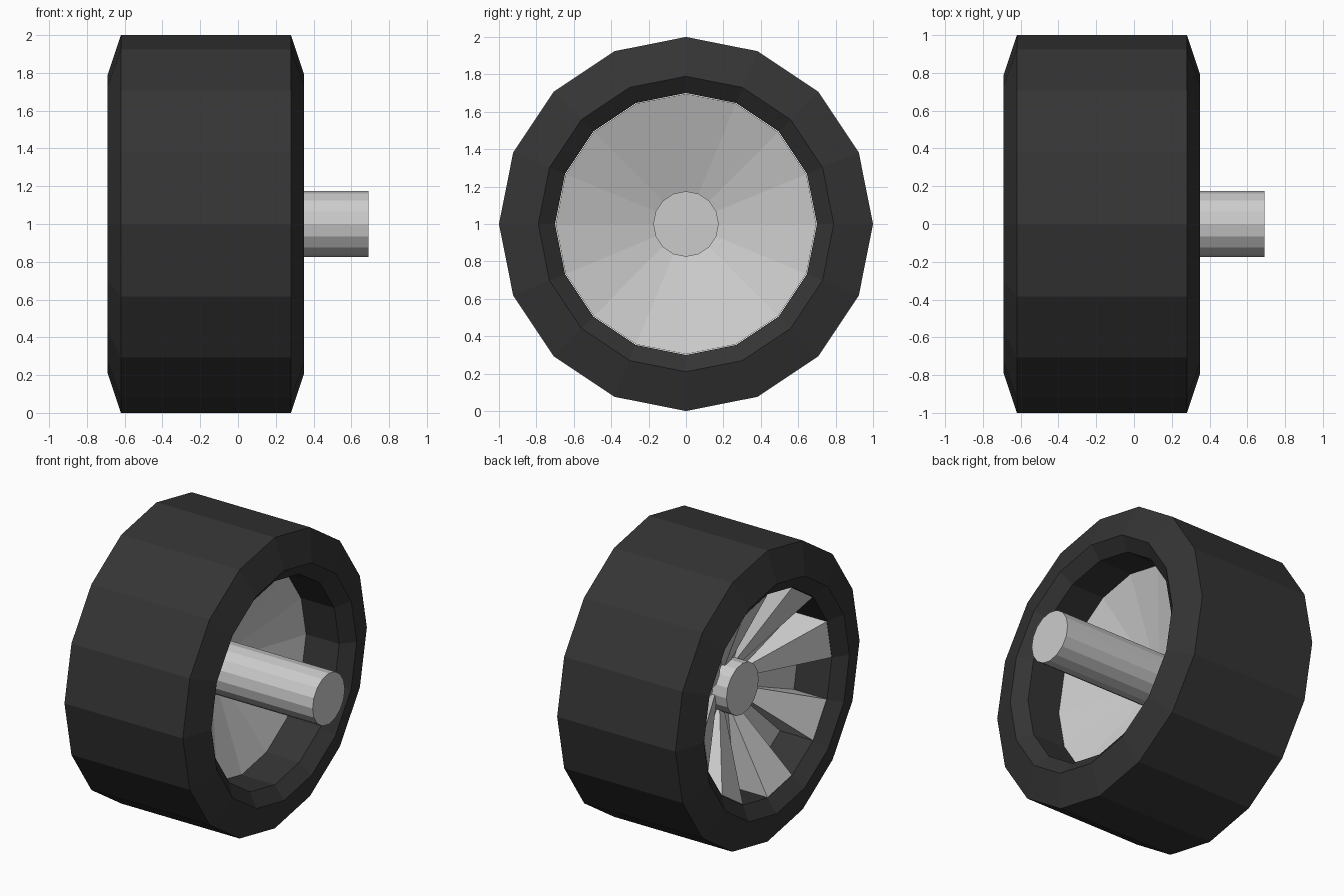
import bpy, bmesh, math

if "Cube" in bpy.data.objects:
    bpy.data.objects.remove(bpy.data.objects["Cube"])

SIDES = 16
CENTRE_Z = 1.0

black = bpy.data.materials.new("rubber_black")
black.diffuse_color = (0.035, 0.035, 0.035, 1)
black.use_nodes = True
black.node_tree.nodes["Principled BSDF"].inputs["Base Color"].default_value = black.diffuse_color


def spin(bm, profile, closed_loop):
    """Revolve (x, radius) points about the wheel axis; return faces as [strip][sector]."""
    rings = []
    for x, r in profile:
        ring = []
        for i in range(SIDES):
            a = 2 * math.pi * i / SIDES
            ring.append(bm.verts.new((x, -r * math.cos(a), CENTRE_Z + r * math.sin(a))))
        rings.append(ring)
    strips = []
    for k in range(len(rings) if closed_loop else len(rings) - 1):
        a, b = rings[k], rings[(k + 1) % len(rings)]
        strips.append([bm.faces.new((a[i], a[(i + 1) % SIDES], b[(i + 1) % SIDES], b[i]))
                       for i in range(SIDES)])
    if not closed_loop:
        bm.faces.new(rings[0])
        bm.faces.new(rings[-1])
    return strips


def finish(bm, name, material=None):
    bmesh.ops.recalc_face_normals(bm, faces=bm.faces[:])
    mesh = bpy.data.meshes.new(name)
    bm.to_mesh(mesh)
    bm.free()
    obj = bpy.data.objects.new(name, mesh)
    bpy.context.collection.objects.link(obj)
    if material:
        mesh.materials.append(material)
    return obj


# Tyre: ring with bevelled outer and inner edges
bm = bmesh.new()
spin(bm, [(-0.62, 1.0), (0.28, 1.0), (0.35, 0.79), (0.28, 0.70),
          (-0.62, 0.70), (-0.69, 0.79)], True)
finish(bm, "tyre", black)

# Rim: dished disc, every second front sector raised into a spoke
bm = bmesh.new()
strips = spin(bm, [(-0.32, 0.17), (-0.37, 0.697), (0.03, 0.697), (-0.15, 0.17)], True)
spokes = bmesh.ops.extrude_discrete_faces(bm, faces=strips[0][::2])["faces"]
for face in spokes:
    for v in face.verts:
        radius = math.hypot(v.co.y, v.co.z - CENTRE_Z)
        v.co.x -= 0.25 if radius > 0.4 else 0.02
finish(bm, "spoked_rim")

# Axle: straight shaft through the hub
bm = bmesh.new()
spin(bm, [(-0.43, 0.175), (0.69, 0.175)], False)
finish(bm, "axle")
